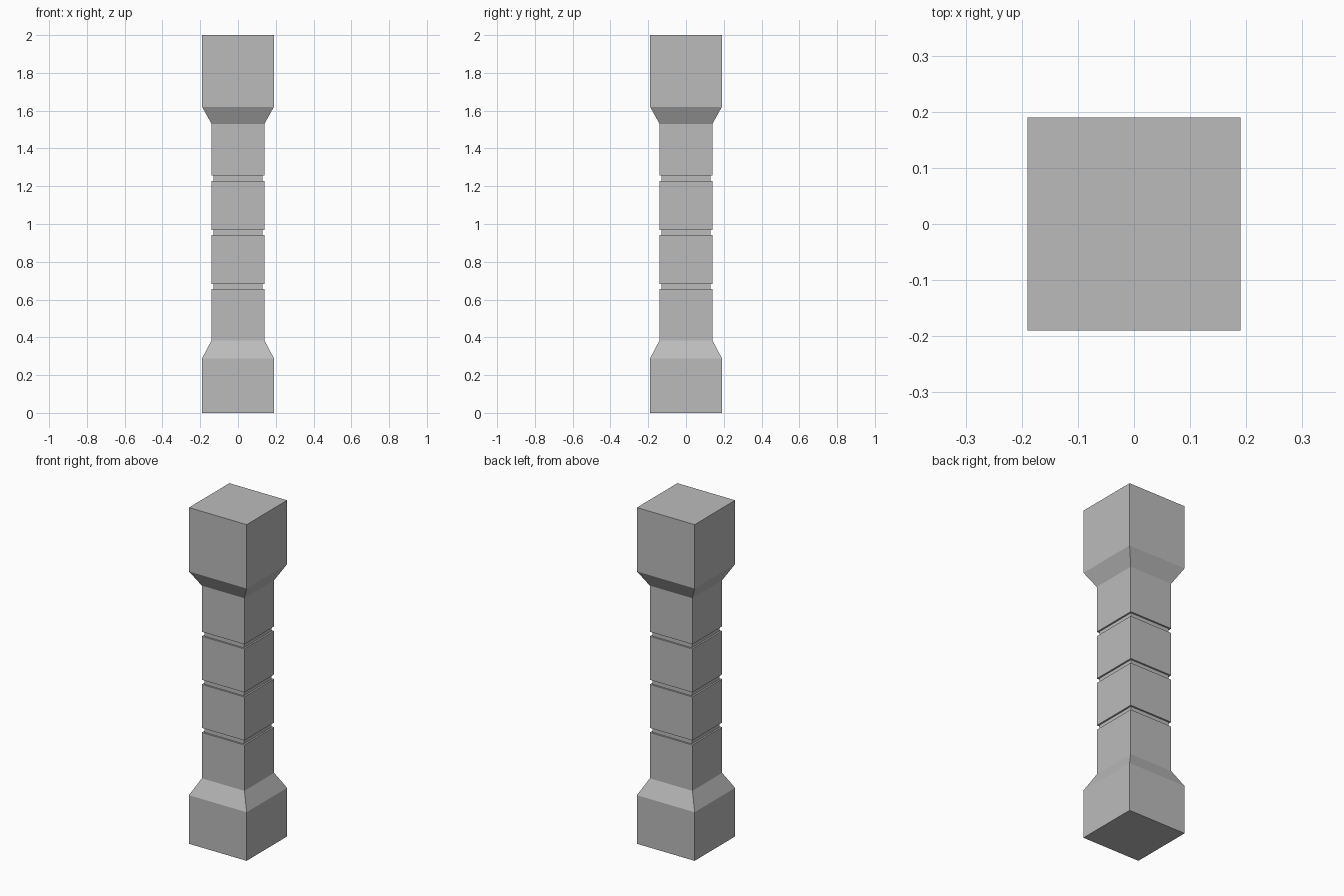
import bpy
import bmesh

cube = bpy.data.objects.get("Cube")
if cube:
    bpy.data.objects.remove(cube, do_unlink=True)

GREY = (0.5, 0.5, 0.5, 1)
stone = bpy.data.materials.new("grey_stone")
stone.use_nodes = True
stone.diffuse_color = GREY
stone.node_tree.nodes["Principled BSDF"].inputs["Base Color"].default_value = GREY

BLOCK, SHAFT, GROOVE = 0.19, 0.14, 0.13  # half widths


def square_column(name, profile):
    """Stack square rings given as (half width, height) and cap both ends."""
    bm = bmesh.new()
    rings = [[bm.verts.new((x * h, y * h, z))
              for x, y in ((-1, -1), (1, -1), (1, 1), (-1, 1))]
             for h, z in profile]
    for low, high in zip(rings, rings[1:]):
        for i in range(4):
            j = (i + 1) % 4
            bm.faces.new((low[i], low[j], high[j], high[i]))
    bm.faces.new(rings[0][::-1])
    bm.faces.new(rings[-1])
    mesh = bpy.data.meshes.new(name)
    bm.to_mesh(mesh)
    bm.free()
    mesh.materials.append(stone)
    obj = bpy.data.objects.new(name, mesh)
    bpy.context.collection.objects.link(obj)
    return obj


# Base block and sloped shoulder, then the shaft
profile = [(BLOCK, 0), (BLOCK, 0.289), (SHAFT, 0.384)]

# Recessed grooves around the shaft
for z in (0.67, 0.956, 1.242):
    low, high = z - 0.0135, z + 0.0135
    profile += [(SHAFT, low), (GROOVE, low), (GROOVE, high), (SHAFT, high)]

# Flared shoulder and taller top block
profile += [(SHAFT, 1.53), (BLOCK, 1.62), (BLOCK, 2)]

square_column("pillar", profile)
